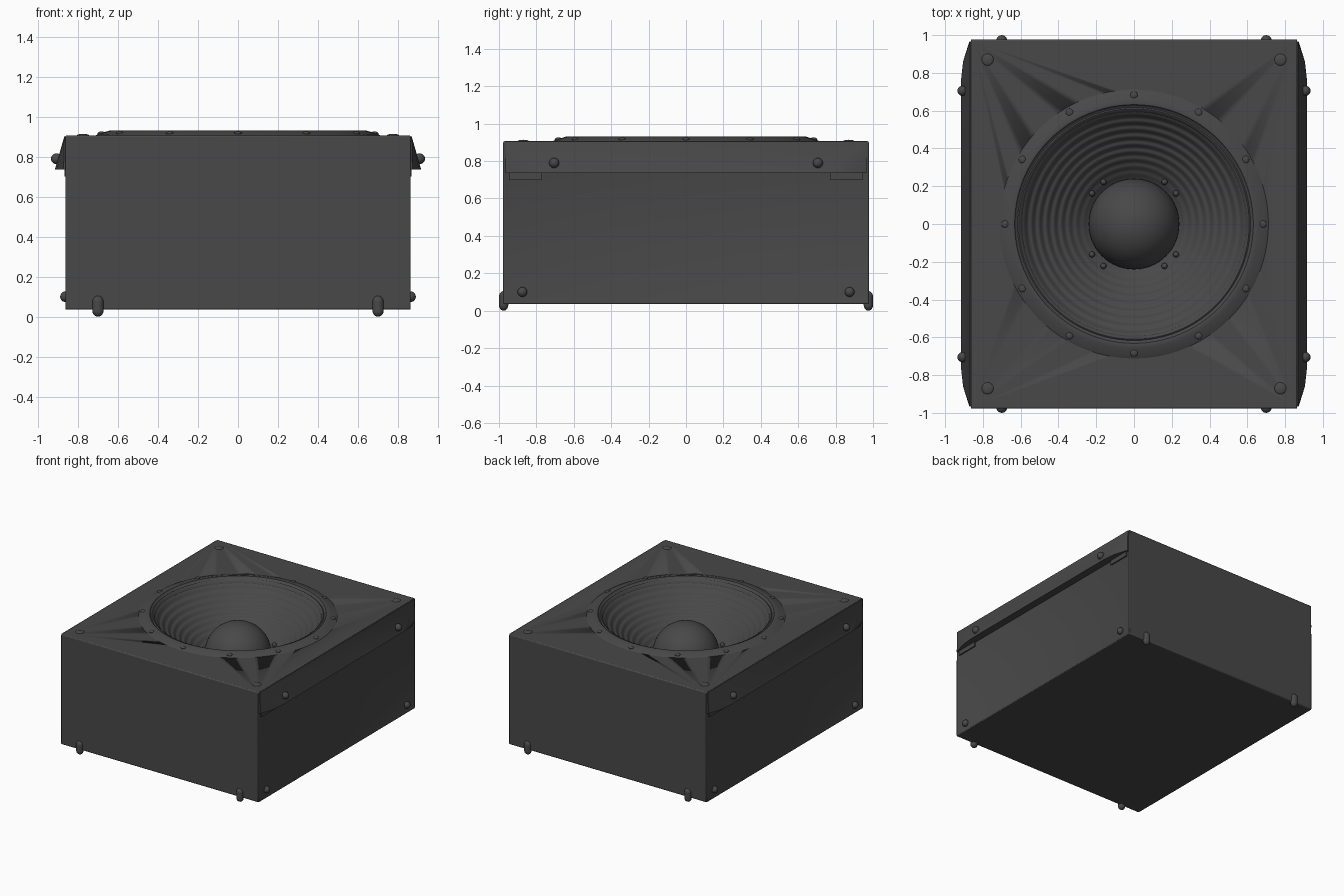
import bpy, bmesh, math
from mathutils import Matrix, Vector

if "Cube" in bpy.data.objects:
    bpy.data.objects.remove(bpy.data.objects["Cube"])

mat = bpy.data.materials.new("charcoal grey")
mat.diffuse_color = (0.065, 0.065, 0.065, 1)
mat.use_nodes = True
mat.node_tree.nodes["Principled BSDF"].inputs["Base Color"].default_value = mat.diffuse_color


def finish(bm, name, angle=35):
    bmesh.ops.recalc_face_normals(bm, faces=bm.faces)
    me = bpy.data.meshes.new(name)
    bm.to_mesh(me)
    bm.free()
    ob = bpy.data.objects.new(name, me)
    bpy.context.collection.objects.link(ob)
    me.materials.append(mat)
    bpy.ops.object.select_all(action='DESELECT')
    ob.select_set(True)
    bpy.context.view_layer.objects.active = ob
    bpy.ops.object.shade_smooth_by_angle(angle=math.radians(angle))
    return ob


def box(bm, lo, hi):
    size = [b - a for a, b in zip(lo, hi)]
    mid = [(a + b) / 2 for a, b in zip(lo, hi)]
    m = Matrix.Translation(mid) @ Matrix.Diagonal((*size, 1))
    bmesh.ops.create_cube(bm, size=1, matrix=m)


def knobs(name, centres, radii):
    """A set of small ellipsoid screw heads in one object."""
    bm = bmesh.new()
    for c in centres:
        m = Matrix.Translation(c) @ Matrix.Diagonal((*radii, 1))
        bmesh.ops.create_uvsphere(bm, u_segments=16, v_segments=10, radius=1, matrix=m)
    return finish(bm, name, 60)


def lathe(name, profile, steps=96):
    bm = bmesh.new()
    vs = [bm.verts.new((r, 0, z)) for r, z in profile]
    es = [bm.edges.new(p) for p in zip(vs, vs[1:])]
    bmesh.ops.spin(bm, geom=vs + es, cent=(0, 0, 0), axis=(0, 0, 1),
                   angle=math.tau, steps=steps, use_duplicate=False)
    bmesh.ops.remove_doubles(bm, verts=bm.verts, dist=1e-5)
    ob = finish(bm, name, 50)
    # the open surface must face upward
    if sum(p.normal.z * p.area for p in ob.data.polygons) < 0:
        ob.data.flip_normals()
    return ob


# cabinet: box with shallow recessed side panels
bm = bmesh.new()
box(bm, (-0.866, -0.978, 0.035), (0.866, 0.978, 0.906))
bm.normal_update()
for f in [f for f in bm.faces if abs(f.normal.x) > 0.9]:
    bmesh.ops.inset_region(bm, faces=[f], thickness=0.03, depth=-0.008)
cabinet = finish(bm, "cabinet", 30)
bev = cabinet.modifiers.new("soft edges", 'BEVEL')
bev.width, bev.segments, bev.limit_method = 0.008, 2, 'ANGLE'

# round well for the speaker
bm = bmesh.new()
bmesh.ops.create_cone(bm, cap_ends=True, segments=96, radius1=0.64, radius2=0.64,
                      depth=0.6, matrix=Matrix.Translation((0, 0, 0.84)))
cutter = finish(bm, "well_cutter")
cutter.hide_render = True
cut = cabinet.modifiers.new("well", 'BOOLEAN')
cut.operation, cut.object, cut.solver = 'DIFFERENCE', cutter, 'EXACT'
bpy.context.view_layer.objects.active = cabinet
for m in ("soft edges", "well"):
    bpy.ops.object.modifier_apply(modifier=m)
bpy.data.objects.remove(cutter)

# speaker rim and soft surround
lathe("speaker_rim", [(0.715, 0.904), (0.70, 0.913), (0.66, 0.925), (0.643, 0.93),
                      (0.632, 0.928), (0.625, 0.915), (0.617, 0.912), (0.61, 0.917),
                      (0.60, 0.912), (0.592, 0.89)])

# ridged paper cone
n = 72
cone = []
for i in range(n + 1):
    t = i / n
    cone.append((0.592 - 0.357 * t,
                 0.89 - 0.29 * t ** 0.9 + 0.004 * math.sin(t * math.tau * 9) * (1 - t ** 4)))
lathe("speaker_cone", cone)

# centre dome
lathe("centre_dome", [(0.24 * math.cos(a), 0.61 + 0.24 * math.sin(a))
                      for a in [i * math.pi / 32 for i in range(17)]], 64)

# screws around the dome and the rim
dome_angles = [math.radians(45 + 90 * q + s * 9) for q in range(4) for s in (-1, 1)]
knobs("dome_screws", [(0.275 * math.cos(a), 0.275 * math.sin(a), 0.637)
                      for a in dome_angles], (0.016, 0.016, 0.02))
rim_angles = [math.radians(30 * k) for k in range(12)]
knobs("rim_screws", [(0.682 * math.cos(a), 0.682 * math.sin(a), 0.917)
                     for a in rim_angles], (0.02, 0.02, 0.009))

# flared side flanges with tapered ends and small corner blocks
for s, side in ((-1, "left"), (1, "right")):
    bm = bmesh.new()
    for e in (-1, 1):
        for x, y, z in ((0.85, 0.965, 0.735), (0.872, 0.965, 0.735), (0.905, 0.86, 0.735),
                        (0.916, 0.76, 0.735), (0.868, 0.965, 0.902), (0.85, 0.965, 0.902)):
            bm.verts.new((s * x, e * y, z))
    bmesh.ops.convex_hull(bm, input=bm.verts)
    finish(bm, side + "_flange", 20)
    bm = bmesh.new()
    for e in (-1, 1):
        ys = sorted((e * 0.77, e * 0.945))
        xs = sorted((s * 0.84, s * 0.868))
        box(bm, (xs[0], ys[0], 0.70), (xs[1], ys[1], 0.75))
    finish(bm, side + "_corner_blocks")

# cabinet screws and feet, mirrored to all four quadrants
quads = [(sx, sy) for sx in (-1, 1) for sy in (-1, 1)]
knobs("flange_screws", [(x * 0.907, y * 0.705, 0.79) for x, y in quads], (0.028, 0.027, 0.027))
knobs("side_screws", [(x * 0.865, y * 0.875, 0.10) for x, y in quads], (0.024, 0.026, 0.026))
knobs("top_screws", [(x * 0.775, y * 0.87, 0.905) for x, y in quads], (0.032, 0.032, 0.009))

# rounded upright feet
bm = bmesh.new()
for x, y in quads:
    for z in (0.03, 0.075):
        bmesh.ops.create_uvsphere(bm, u_segments=16, v_segments=10, radius=1,
                                  matrix=Matrix.Translation((x * 0.70, y * 0.975, z))
                                  @ Matrix.Diagonal((0.028, 0.025, 0.03, 1)))
    bmesh.ops.create_cone(bm, cap_ends=True, segments=16, radius1=1, radius2=1, depth=1,
                          matrix=Matrix.Translation((x * 0.70, y * 0.975, 0.0525))
                          @ Matrix.Diagonal((0.028, 0.025, 0.045, 1)))
finish(bm, "feet", 60)
